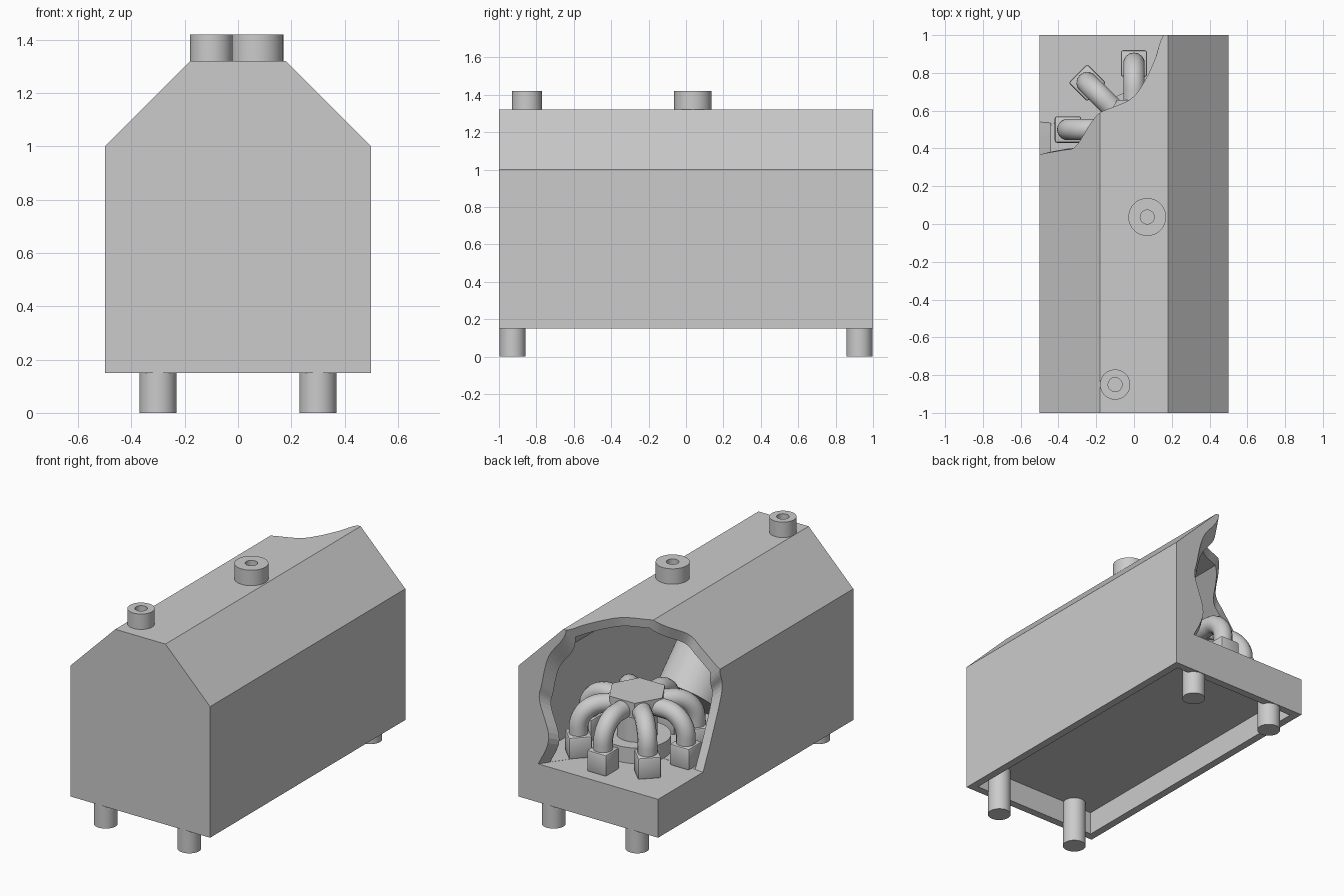
import bpy, bmesh, math
from mathutils import Vector

if "Cube" in bpy.data.objects:
    bpy.data.objects.remove(bpy.data.objects["Cube"])


def mesh_object(name, bm):
    bmesh.ops.recalc_face_normals(bm, faces=bm.faces)
    me = bpy.data.meshes.new(name)
    bm.to_mesh(me)
    bm.free()
    ob = bpy.data.objects.new(name, me)
    bpy.context.collection.objects.link(ob)
    return ob


def smooth(ob):
    bpy.ops.object.select_all(action='DESELECT')
    ob.select_set(True)
    bpy.context.view_layer.objects.active = ob
    bpy.ops.object.shade_smooth_by_angle(angle=math.radians(35))


def prism(name, half, y0, y1):
    """Extrude a profile, mirrored in x, along y."""
    pts = half + [(-x, z) for x, z in reversed(half)]
    bm = bmesh.new()
    face = bm.faces.new([bm.verts.new((x, y0, z)) for x, z in pts])
    new = bmesh.ops.extrude_face_region(bm, geom=[face])["geom"]
    bmesh.ops.translate(bm, vec=(0, y1 - y0, 0),
                        verts=[v for v in new if isinstance(v, bmesh.types.BMVert)])
    return mesh_object(name, bm)


def lathe(name, profile, loc, sides=48):
    """Turn an (r, z) profile around z."""
    bm = bmesh.new()
    vs = [bm.verts.new((r, 0, z)) for r, z in profile]
    es = [bm.edges.new(p) for p in zip(vs, vs[1:])]
    bmesh.ops.spin(bm, geom=vs + es, axis=(0, 0, 1), cent=(0, 0, 0),
                   angle=math.tau, steps=sides)
    bmesh.ops.remove_doubles(bm, verts=bm.verts, dist=1e-5)
    ob = mesh_object(name, bm)
    ob.location = loc
    if sides > 8:
        smooth(ob)
    return ob


def cylinder(name, r, z0, z1, x=0, y=0, sides=48):
    return lathe(name, [(0, z0), (r, z0), (r, z1), (0, z1)], (x, y, 0), sides)


def cut(ob, cutter):
    mod = ob.modifiers.new("cut", 'BOOLEAN')
    mod.object, mod.operation, mod.solver = cutter, 'DIFFERENCE', 'EXACT'
    bpy.context.view_layer.update()
    dg = bpy.context.evaluated_depsgraph_get()
    me = bpy.data.meshes.new_from_object(ob.evaluated_get(dg))
    ob.modifiers.clear()
    ob.data = me
    bpy.data.objects.remove(cutter)


# Housing: hollow shell with a pocket underneath
body = prism("housing", [(.5, .15), (.5, 1), (.18, 1.32)], -1, 1)
cut(body, prism("cavity", [(.44, .4), (.44, .975), (.155, 1.26)], -.94, .94))
cut(body, prism("pocket", [(.45, .1), (.45, .3)], -.95, .95))

# Wavy cutaway at the back left corner: a cone from inside through an outline
outline = [(.36, 1, .399), (.284, 1, .585), (.35, 1, .81), (.335, 1, .92),
           (.284, 1, 1.118), (.162, 1, 1.3), (.11, .87, 1.32), (.055, .755, 1.32),
           (-.02, .66, 1.32), (-.18, .59, 1.32), (-.235, .525, 1.265),
           (-.31, .41, 1.19), (-.384, .39, 1.116), (-.5, .367, 1),
           (-.5, .345, .86), (-.5, .446, .6), (-.5, .54, .399)]
P = [Vector(p) for p in outline]
ext = [P[0]] + P + [P[-1]]
loop = []
for i in range(1, len(ext) - 2):
    a, b, c, d = ext[i - 1:i + 3]
    for k in range(6):
        t = k / 6
        loop.append(.5 * (2 * b + (c - a) * t + (2 * a - 5 * b + 4 * c - d) * t * t
                          + (3 * b - a - 3 * c + d) * t ** 3))
loop += [P[-1], Vector((-.5, 1, .399))]
apex = Vector((0, .5, .399))
bm = bmesh.new()
tip = bm.verts.new(apex)
far = bm.verts.new(apex + Vector((-2.6, 2.6, 2.8)))
rim = [bm.verts.new(apex + 3 * (p - apex)) for p in loop]
for u, v in zip(rim, rim[1:] + rim[:1]):
    bm.faces.new((tip, u, v))
    bm.faces.new((far, v, u))
cut(body, mesh_object("cutaway", bm))

# Legs reaching up into the pocket
for sx, side in ((-1, "left"), (1, "right")):
    for sy, end in ((-1, "front"), (1, "back")):
        cylinder(f"{end}_{side}_leg", .07, 0, .31, sx * .3, sy * .927)

# Roof tubes with blind holes
for name, r, x, y in (("middle_roof_tube", .1, .07, .037), ("front_roof_tube", .08, -.1, -.85)):
    lathe(name, [(0, 1.34), (.037, 1.34), (.037, 1.42), (r, 1.42), (r, 1.31), (0, 1.31)], (x, y, 0))

# Central hub on its drum
cylinder("drum", .2, .395, .5, 0, .5)
cylinder("hub_core", .12, .49, .7, 0, .5)
cylinder("hub_cap", .18, .68, .78, 0, .5, sides=6)

# Eight sockets with arched pipes around the hub
arch = [(.35, .5)] + [(.21 + .14 * math.cos(t * math.pi / 24), .575 + .14 * math.sin(t * math.pi / 24))
                      for t in range(13)] + [(.08, .715)]
for i in range(8):
    ang = i * math.pi / 4
    bm = bmesh.new()
    bmesh.ops.create_cube(bm, size=.14)
    bmesh.ops.bevel(bm, geom=bm.edges[:], offset=.012, segments=2, affect='EDGES', profile=.5)
    box = mesh_object(f"socket_{i + 1}", bm)
    box.location = (.35 * math.cos(ang), .5 + .35 * math.sin(ang), .467)
    box.rotation_euler.z = ang
    smooth(box)

    cu = bpy.data.curves.new(f"pipe_{i + 1}", 'CURVE')
    cu.dimensions = '3D'
    cu.bevel_depth, cu.bevel_resolution, cu.use_fill_caps = .058, 5, True
    sp = cu.splines.new('POLY')
    sp.points.add(len(arch) - 1)
    for pt, (r, z) in zip(sp.points, arch):
        pt.co = (r, 0, z, 1)
    sp.use_smooth = True
    pipe = bpy.data.objects.new(f"pipe_{i + 1}", cu)
    bpy.context.collection.objects.link(pipe)
    pipe.location.y = .5
    pipe.rotation_euler.z = ang

# Large slanted duct inside
duct = cylinder("slanted_duct", .2, -.1, .72)
duct.location = (0, -.08, .6)
duct.rotation_euler.x = math.radians(45)
